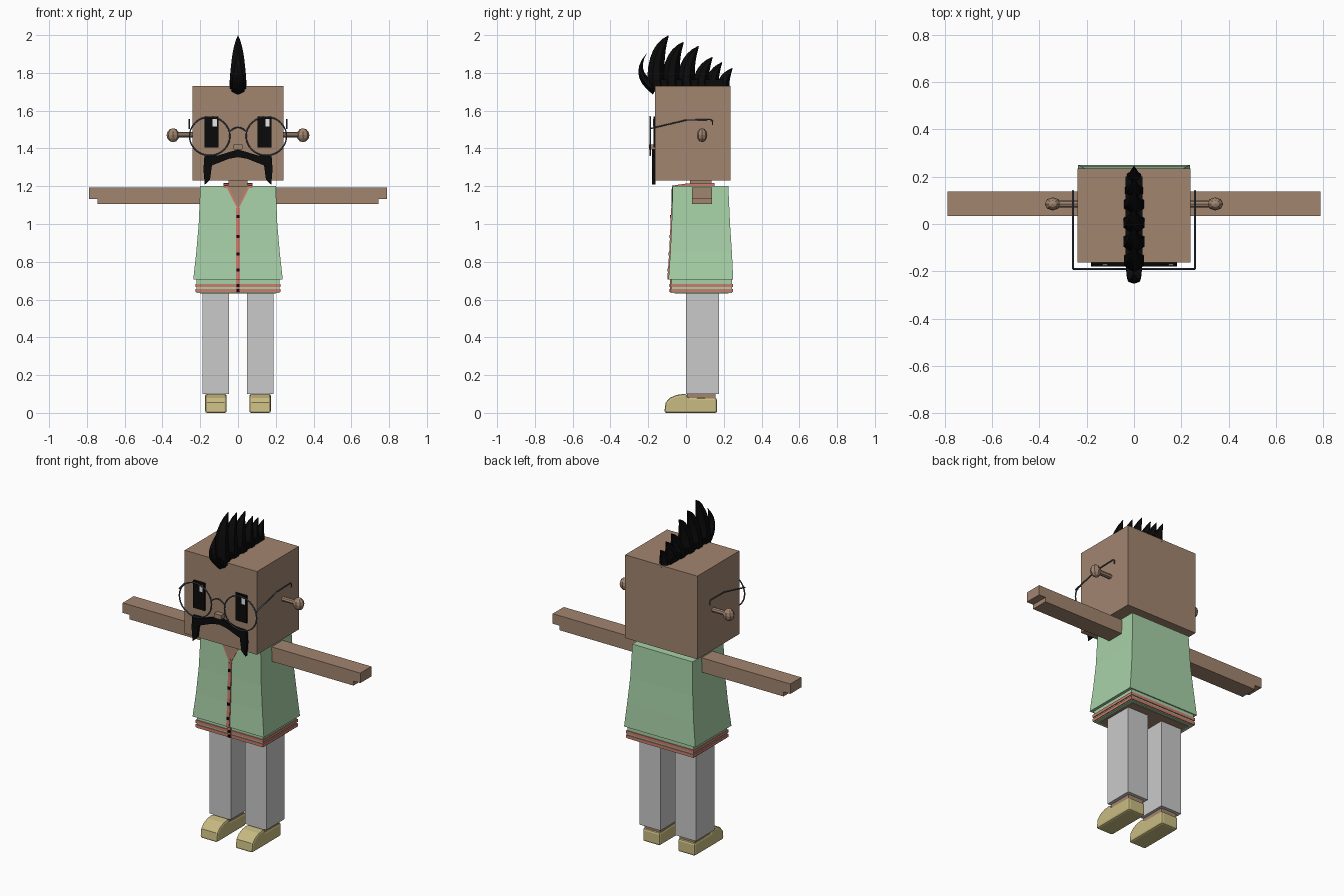
import bpy, bmesh, math
from mathutils import Vector

if "Cube" in bpy.data.objects:
    bpy.data.objects.remove(bpy.data.objects["Cube"])


def material(name, r, g, b):
    m = bpy.data.materials.new(name)
    m.use_nodes = True
    m.diffuse_color = (r, g, b, 1)
    m.node_tree.nodes["Principled BSDF"].inputs["Base Color"].default_value = (r, g, b, 1)
    return m


SKIN = material("skin", 0.36, 0.235, 0.16)
GREEN = material("mint cloth", 0.39, 0.64, 0.39)
RED = material("coral trim", 0.60, 0.20, 0.155)
GREY = material("grey trousers", 0.59, 0.59, 0.59)
TAN = material("yellow shoe", 0.58, 0.50, 0.22)
BLACK = material("black", 0.003, 0.003, 0.003)
METAL = material("dark metal", 0.07, 0.09, 0.115)
WHITE = material("white", 0.8, 0.8, 0.8)


def finish(bm, name, mat):
    bmesh.ops.recalc_face_normals(bm, faces=bm.faces[:])
    me = bpy.data.meshes.new(name)
    bm.to_mesh(me)
    bm.free()
    me.materials.append(mat)
    ob = bpy.data.objects.new(name, me)
    bpy.context.scene.collection.objects.link(ob)
    return ob


def loft(name, mat, rings):
    """Skin a list of equal-length rings and cap both ends."""
    bm = bmesh.new()
    rows = [[bm.verts.new(p) for p in ring] for ring in rings]
    n = len(rows[0])
    for a, b in zip(rows, rows[1:]):
        for i in range(n):
            j = (i + 1) % n
            bm.faces.new((a[i], a[j], b[j], b[i]))
    bm.faces.new(rows[0])
    bm.faces.new(rows[-1])
    return finish(bm, name, mat)


def rect(x0, x1, y0, y1, z):
    return [(x0, y0, z), (x1, y0, z), (x1, y1, z), (x0, y1, z)]


def box(name, mat, x0, x1, y0, y1, z0, z1):
    return loft(name, mat, [rect(x0, x1, y0, y1, z0), rect(x0, x1, y0, y1, z1)])


def wire(name, points, cyclic=False):
    cu = bpy.data.curves.new(name, "CURVE")
    cu.dimensions = "3D"
    cu.bevel_depth = 0.004
    cu.bevel_resolution = 1
    cu.use_fill_caps = True
    sp = cu.splines.new("POLY")
    sp.points.add(len(points) - 1)
    for p, co in zip(sp.points, points):
        p.co = (*co, 1)
    sp.use_cyclic_u = cyclic
    cu.materials.append(METAL)
    ob = bpy.data.objects.new(name, cu)
    bpy.context.scene.collection.objects.link(ob)


# Flared vest: height, half width, front y, back y
LEVELS = [(0.705, 0.237, -0.093, 0.25), (0.85, 0.221, -0.083, 0.243),
          (1.0, 0.208, -0.076, 0.233), (1.2, 0.2, -0.07, 0.224)]
loft("vest", GREEN, [rect(-w, w, f, b, z) for z, w, f, b in LEVELS])


def front_y(z):
    for (z0, _, f0, _), (z1, _, f1, _) in zip(LEVELS, LEVELS[1:]):
        if z <= z1:
            return f0 + (f1 - f0) * (z - z0) / (z1 - z0)
    return LEVELS[-1][2]


def vest_plate(name, mat, outline, lift):
    loft(name, mat, [[(x, front_y(z) - d, z) for x, z in outline] for d in (lift, -0.004)])


# Waistband with two raised stripes
box("waistband", GREEN, -0.22, 0.22, -0.077, 0.243, 0.635, 0.71)
for z in (0.640, 0.666):
    box("waist_stripe", RED, -0.225, 0.225, -0.082, 0.248, z, z + 0.017)
box("waist_underside", SKIN, -0.2, 0.2, -0.06, 0.225, 0.632, 0.637)

# Neckline, button strip and buttons
vest_plate("neckline_trim", RED, [(-0.063, 1.2), (0, 1.075), (0.063, 1.2)], 0.003)
vest_plate("neckline_skin", SKIN, [(-0.05, 1.2), (0, 1.095), (0.05, 1.2)], 0.005)
strip_heights = [0.705, 0.85, 1.0, 1.085]
loft("button_strip", RED, [rect(-0.01, 0.01, front_y(z) - 0.006, front_y(z) + 0.004, z)
                           for z in strip_heights])
box("waist_button_strip", RED, -0.01, 0.01, -0.084, -0.07, 0.637, 0.705)
for z in (0.757, 0.84, 0.935, 1.04):
    vest_plate("button", BLACK, [(-0.008, z - 0.008), (0.008, z - 0.008),
                                 (0.008, z + 0.008), (-0.008, z + 0.008)], 0.009)
for z in (0.648, 0.675):
    box("waist_button", BLACK, -0.008, 0.008, -0.087, -0.078, z - 0.008, z + 0.008)

# Neck and collar
box("neck", SKIN, -0.05, 0.05, 0.02, 0.135, 1.15, 1.24)
for s in (-1, 1):
    a, b = s * 0.05, s * 0.078
    loft("collar_side", RED, [[(a, y, 1.19), (b, y, 1.19), (b, y, z), (a, y, z)]
                              for y, z in ((-0.073, 1.203), (0.0, 1.214), (0.135, 1.216))])
box("collar_back", RED, -0.078, 0.078, 0.135, 0.15, 1.19, 1.216)

# Head
box("head", SKIN, -0.24, 0.24, -0.163, 0.235, 1.23, 1.73)
box("nose", SKIN, -0.023, 0.023, -0.195, -0.16, 1.394, 1.42)

SHOE = [(-0.115, 0), (-0.108, 0.055), (-0.085, 0.08), (-0.05, 0.095), (0, 0.102),
        (0.01, 0.082), (0.165, 0.078), (0.165, 0)]

for s, side in ((-1, "right"), (1, "left")):
    # Arm with stepped hand
    def sbox(name, mat, x0, x1, *rest):
        return box(side + "_" + name, mat, min(s * x0, s * x1), max(s * x0, s * x1), *rest)
    sbox("arm", SKIN, 0.19, 0.745, 0.033, 0.138, 1.105, 1.192)
    sbox("fingers", SKIN, 0.745, 0.79, 0.033, 0.138, 1.132, 1.192)

    # Leg, ankle, shoe
    sbox("trouser_leg", GREY, 0.048, 0.188, 0.0, 0.175, 0.1, 0.65)
    sbox("ankle", SKIN, 0.065, 0.168, 0.004, 0.155, 0.07, 0.105)
    shoe = loft(side + "_shoe", TAN, [[(s * x, y, z) for y, z in SHOE] for x in (0.06, 0.174)])
    bev = shoe.modifiers.new("soft_edges", "BEVEL")
    bev.width = 0.012
    bev.segments = 2
    bev.limit_method = "ANGLE"
    bev.angle_limit = math.radians(60)

    # Ear: stem and faceted knob
    ring = [(0.015 * math.cos(k * math.pi / 4), 0.014 * math.sin(k * math.pi / 4)) for k in range(8)]
    loft(side + "_ear_stem", SKIN, [[(s * x, 0.085 + a, 1.472 + b) for a, b in ring]
                                    for x in (0.23, 0.33)])
    bm = bmesh.new()
    bmesh.ops.create_uvsphere(bm, u_segments=8, v_segments=6, radius=1)
    for v in bm.verts:
        v.co = Vector((s * 0.344 + v.co.x * 0.034, 0.085 + v.co.y * 0.028, 1.47 + v.co.z * 0.037))
    finish(bm, side + "_ear_knob", SKIN)

    # Eye with highlight
    sbox("eye", BLACK, 0.103, 0.178, -0.172, -0.163, 1.405, 1.57)
    glint = s * 0.14 + 0.017
    box(side + "_eye_glint", WHITE, glint - 0.011, glint + 0.011, -0.175, -0.171, 1.515, 1.555)

    # Spectacles: rim and temple arm with a hook
    rim = [(s * 0.15 + 0.107 * math.cos(k * math.pi / 16), -0.19,
            1.465 + 0.102 * math.sin(k * math.pi / 16)) for k in range(32)]
    wire(side + "_rim", rim, True)
    wire(side + "_temple", [(s * 0.258, y, z) for y, z in
                            ((-0.19, 1.505), (0.0, 1.55), (0.13, 1.553), (0.14, 1.545), (0.14, 1.525))])

wire("bridge", [(x, -0.19, 1.512 - 12 * x * x) for x in (-0.047, -0.03, -0.015, 0, 0.015, 0.03, 0.047)])

# Drooping moustache, one half mirrored
half = [(0.05, 1.38), (0.1, 1.364), (0.178, 1.36), (0.183, 1.29), (0.176, 1.208),
        (0.148, 1.235), (0.138, 1.31), (0.1, 1.325), (0.05, 1.345)]
outline = [(0, 1.394)] + half + [(0, 1.354)] + [(-x, z) for x, z in reversed(half)]
loft("moustache", BLACK, [[(x, y, z) for x, z in outline] for y in (-0.18, -0.162)])


# Crest of hair: curved, tapering spikes
def bezier(a, b, c, t):
    return [(1 - t) ** 2 * p + 2 * t * (1 - t) * q + t * t * r for p, q, r in zip(a, b, c)]


def spike(front, front_bend, back, back_bend, tip, width):
    rings = []
    for i in range(8):
        t = 0.98 * i / 7
        f = bezier(front, front_bend, tip, t)
        b = bezier(back, back_bend, tip, t)
        w = width * (1 - t ** 1.8)
        side = [(0, 0), (1, 0.3), (1, 0.7), (0, 1), (-1, 0.7), (-1, 0.3)]
        rings.append([(w * sx, f[0] + (b[0] - f[0]) * k, f[1] + (b[1] - f[1]) * k) for sx, k in side])
    loft("hair_spike", BLACK, rings)


spike((-0.175, 1.685), (-0.315, 1.79), (-0.145, 1.74), (-0.275, 1.8), (-0.203, 1.91), 0.034)
TIPS = [(-0.09, 2.0, 1.0, 0.043), (-0.01, 1.967, 1.0, 0.045), (0.07, 1.945, 1.0, 0.045),
        (0.143, 1.887, 0.9, 0.043), (0.193, 1.858, 0.75, 0.038), (0.248, 1.828, 0.7, 0.03)]
for ty, tz, k, w in TIPS:
    spike((ty - 0.115 * k, 1.715), (ty - 0.125 * k, tz - 0.05 * k),
          (ty - 0.012, 1.715), (ty - 0.04 * k, tz - 0.13 * k), (ty, tz), w)
box("hair_base", BLACK, -0.036, 0.036, -0.18, 0.2, 1.715, 1.765)
